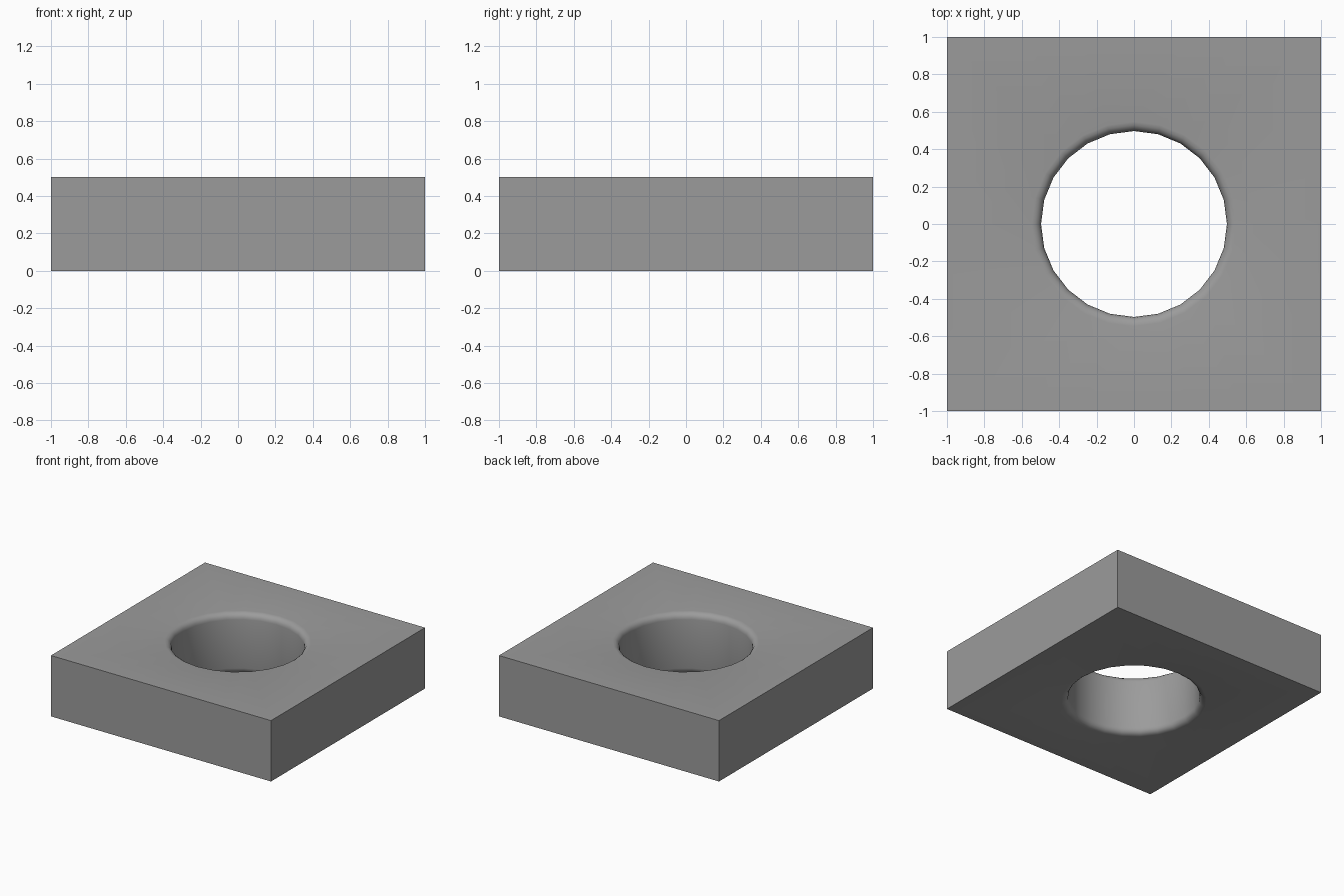
import bpy, bmesh
from math import sin, cos, pi, radians

if "Cube" in bpy.data.objects:
    bpy.data.objects.remove(bpy.data.objects["Cube"])

SIDES = 24
HOLE_R = 0.497
HEIGHT = 0.5
BEVEL = 0.05
SEGS = 4

bm = bmesh.new()


def ring(z, radius=None):
    """Ring of vertices: a circle, or (radius None) its projection on the square."""
    verts = []
    for i in range(SIDES):
        a = 2 * pi * i / SIDES
        r = radius or 1 / max(abs(cos(a)), abs(sin(a)))
        verts.append(bm.verts.new((r * cos(a), r * sin(a), z)))
    return verts


# Rounded rim profile, from the upper face down into the hole
arc = [(HOLE_R + BEVEL * (1 - sin(t)), HEIGHT - BEVEL * (1 - cos(t)))
       for t in (pi / 2 * k / SEGS for k in range(SEGS + 1))]
arc = [(HOLE_R + BEVEL * (1 - sin(t)), HEIGHT - BEVEL * (1 - cos(t)))
       for t in (pi / 2 * k / SEGS for k in range(SEGS + 1))]
profile = arc + [(r, HEIGHT - z) for r, z in reversed(arc)]

# Outer wall, upper face, hole wall and underside as one closed loft
rings = [ring(0), ring(HEIGHT)] + [ring(z, r) for r, z in profile]
for j, a in enumerate(rings):
    b = rings[(j + 1) % len(rings)]
    for i in range(SIDES):
        k = (i + 1) % SIDES
        bm.faces.new((a[i], a[k], b[k], b[i]))
bmesh.ops.recalc_face_normals(bm, faces=bm.faces)

mesh = bpy.data.meshes.new("square_plate")
bm.to_mesh(mesh)
bm.free()
plate = bpy.data.objects.new("square_plate", mesh)
bpy.context.collection.objects.link(plate)

# Dark grey surface
mat = bpy.data.materials.new("dark_grey")
mat.diffuse_color = (0.33, 0.33, 0.33, 1)
mat.use_nodes = True
mat.node_tree.nodes["Principled BSDF"].inputs["Base Color"].default_value = mat.diffuse_color
mesh.materials.append(mat)

# Smooth hole rim, crisp outer edges
bpy.context.view_layer.objects.active = plate
plate.select_set(True)
bpy.ops.object.shade_smooth_by_angle(angle=radians(40))
